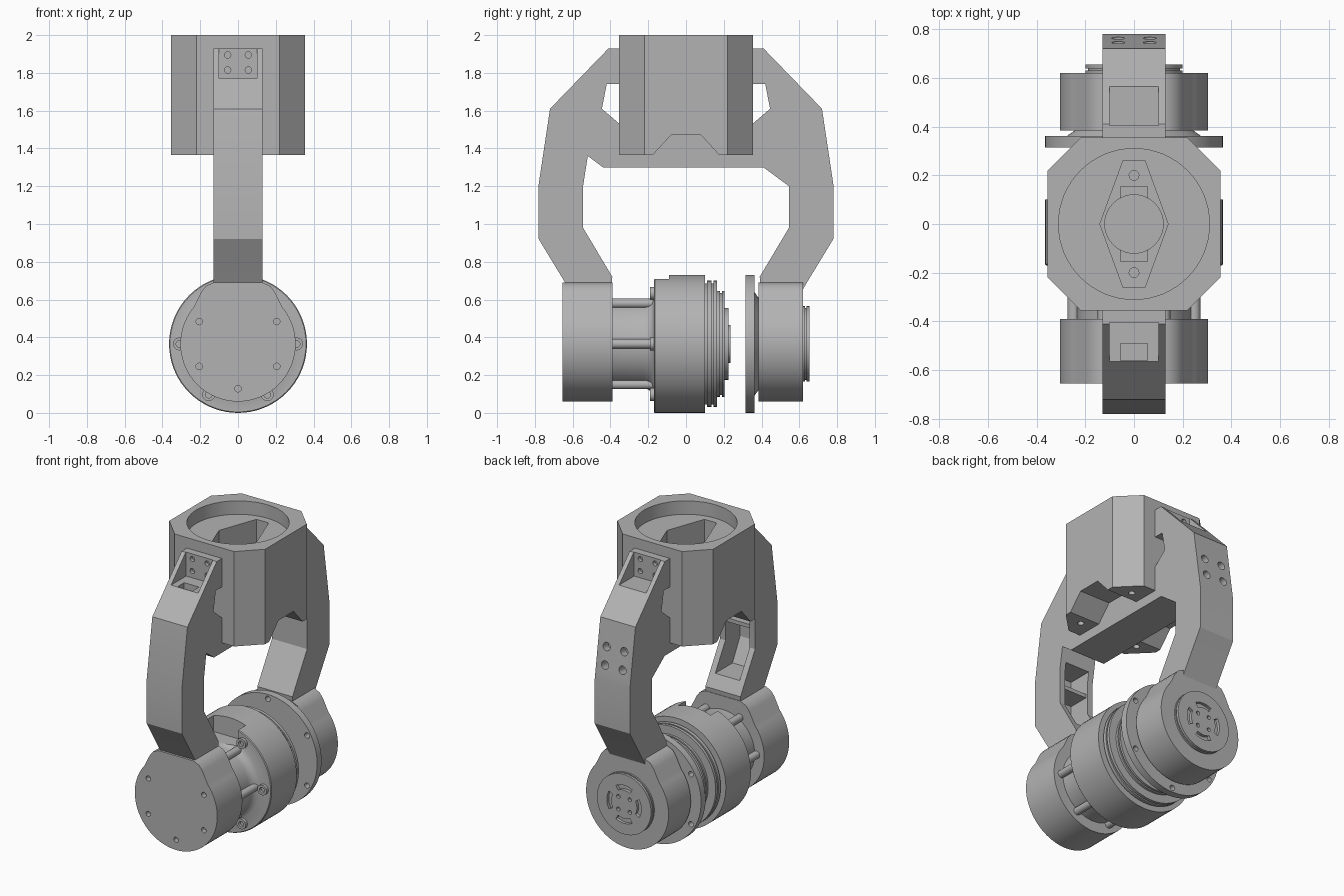
import bpy, bmesh
from math import sin, cos, radians, pi
from mathutils import Vector, Matrix

if "Cube" in bpy.data.objects:
    bpy.data.objects.remove(bpy.data.objects["Cube"], do_unlink=True)

AXIS_Z = 0.365  # height of the drive axis

grey = bpy.data.materials.new("machined grey")
grey.use_nodes = True
grey.diffuse_color = (0.45, 0.45, 0.45, 1)
for node in grey.node_tree.nodes:
    if node.type == "BSDF_PRINCIPLED":
        node.inputs["Base Color"].default_value = grey.diffuse_color
        node.inputs["Roughness"].default_value = 0.6


def finish(name, bm):
    bmesh.ops.recalc_face_normals(bm, faces=bm.faces)
    mesh = bpy.data.meshes.new(name)
    bm.to_mesh(mesh)
    bm.free()
    mesh.materials.append(grey)
    obj = bpy.data.objects.new(name, mesh)
    bpy.context.collection.objects.link(obj)
    return obj


def prism(name, axis, points, a, b):
    """Extrude a 2D outline along an axis from a to b."""
    place = {"x": lambda p, t: (t, p[0], p[1]),
             "y": lambda p, t: (p[0], t, p[1]),
             "z": lambda p, t: (p[0], p[1], t)}[axis]
    bm = bmesh.new()
    ends = [[bm.verts.new(place(p, t)) for p in points] for t in (a, b)]
    n = len(points)
    bm.faces.new(ends[0])
    bm.faces.new(ends[1])
    for i in range(n):
        j = (i + 1) % n
        bm.faces.new((ends[0][i], ends[0][j], ends[1][j], ends[1][i]))
    return finish(name, bm)


def box(name, x, y, z):
    return prism(name, "z", [(x[0], y[0]), (x[1], y[0]), (x[1], y[1]), (x[0], y[1])], *z)


def rod(name, radius, start, end, sides=20):
    start, end = Vector(start), Vector(end)
    d = end - start
    bm = bmesh.new()
    bmesh.ops.create_cone(bm, cap_ends=True, segments=sides, radius1=radius, radius2=radius,
                          depth=d.length, matrix=Matrix.Translation((start + end) / 2)
                          @ d.to_track_quat("Z", "Y").to_matrix().to_4x4())
    return finish(name, bm)


def lathe(name, profile, sides=72):
    """Turn (y, radius) points around the drive axis."""
    bm = bmesh.new()
    rings = [[bm.verts.new(polar(r, 360 * i / sides, y)) for i in range(sides)] for y, r in profile]
    bm.faces.new(rings[0])
    bm.faces.new(rings[-1])
    for p, q in zip(rings, rings[1:]):
        for i in range(sides):
            j = (i + 1) % sides
            bm.faces.new((p[i], p[j], q[j], q[i]))
    return finish(name, bm)


def polar(r, degrees, y):
    a = radians(degrees)
    return (r * cos(a), y, AXIS_Z + r * sin(a))


def cut(obj, cutters):
    for c in cutters:
        c.hide_render = True
        mod = obj.modifiers.new("cut", "BOOLEAN")
        mod.operation, mod.solver, mod.object = "DIFFERENCE", "EXACT", c
    bpy.context.view_layer.update()
    mesh = bpy.data.meshes.new_from_object(obj.evaluated_get(bpy.context.evaluated_depsgraph_get()))
    obj.modifiers.clear()
    obj.data = mesh
    for c in cutters:
        bpy.data.objects.remove(c, do_unlink=True)


def smooth(obj):
    bpy.ops.object.select_all(action="DESELECT")
    obj.select_set(True)
    bpy.context.view_layer.objects.active = obj
    bpy.ops.object.shade_smooth_by_angle(angle=radians(28))


# Octagonal mounting block: bore, shaped pocket, underside notch and bolt holes
w, c = 0.355, 0.22
octagon = [(w, -c), (w, c), (c, w), (-c, w), (-w, c), (-w, -c), (-c, -w), (c, -w)]
block = prism("mounting_block", "z", octagon, 1.365, 2.0)
pocket = [(0.14, 0), (0.045, 0.26), (-0.045, 0.26), (-0.14, 0), (-0.045, -0.26), (0.045, -0.26)]
cuts = [rod("cutter", 0.31, (0, 0, 1.91), (0, 0, 2.1), 64),
        prism("cutter", "z", pocket, 1.74, 1.95),
        rod("cutter", 0.12, (0, 0, 1.55), (0, 0, 1.8), 40),
        prism("cutter", "x", [(-0.19, 1.35), (-0.08, 1.47), (0.08, 1.47), (0.19, 1.35)], -0.5, 0.5)]
for s in (-1, 1):
    cuts.append(rod("cutter", 0.02, (0, 0.2 * s, 1.7), (0, 0.2 * s, 1.8)))
    cuts.append(box("cutter", (-0.055, 0.055), sorted((0.09 * s, 0.155 * s)), (1.65, 1.8)))
    for t in (-1, 1):
        cuts.append(rod("cutter", 0.02, (0.22 * s, 0.24 * t, 1.3), (0.22 * s, 0.24 * t, 1.42)))
cut(block, cuts)
smooth(block)

# Fork: both arms and the cross bar in one outline
outer = [(0.34, 1.93), (0.41, 1.93), (0.72, 1.61), (0.78, 1.21), (0.78, 0.92),
         (0.64, 0.69), (0.6, 0.62), (0.4, 0.62), (0.39, 0.72), (0.545, 0.98), (0.545, 1.2)]
window = [(0.3, 1.5), (0.34, 1.52), (0.445, 1.61), (0.42, 1.74), (0.34, 1.74)]
mirror = lambda pts: [(-y, z) for y, z in pts]
outline = (mirror(outer) + [(-0.52, 1.36), (-0.44, 1.3), (0.41, 1.3)] + outer[::-1]
           + window[::-1] + mirror(window))
fork = prism("fork_arms", "x", outline, -0.13, 0.13)
cuts = [box("cutter", (-0.055, 0.055), (-0.56, -0.49), (1.66, 1.8)),
        prism("cutter", "x", [(-0.7, 1.27), (-0.7, 0.95), (-0.62, 0.8), (-0.38, 0.8), (-0.38, 1.27)],
              -0.09, 0.09)]
for s in (-1, 1):
    cuts.append(prism("cutter", "x", [(0.405 * s, 1.77), (0.405 * s, 2), (0.8 * s, 2), (0.8 * s, 1.77)],
                      -0.1, 0.1))
    for x in (-0.055, 0.055):
        for z in (1.815, 1.895):
            cuts.append(rod("cutter", 0.017, (x, 0.38 * s, z), (x, 0.43 * s, z)))
for x in (-0.065, 0.065):
    for z in (1.32, 1.44):
        cuts.append(rod("cutter", 0.027, (x, 0.69, z - 0.01), (x, 0.83, z + 0.01)))
cut(fork, cuts)
smooth(fork)
box("front_arm_rib", (-0.095, 0.095), (-0.71, -0.56), (1.1, 1.125))

# Housings below each arm: round with a tapered neck
neck = [(0.195, 0.64), (0.17, 0.672), (0.13, 0.69)]
arc = [polar(0.305, 140 + 260 * i / 56, 0) for i in range(57)]
shape = [(p[0], p[2]) for p in arc] + neck + [(-x, z) for x, z in neck[::-1]]
front_housing = prism("front_housing", "y", shape, -0.655, -0.39)
holes = [polar(0.237, a, 0) for a in (-90, -30, 30, 150, 210)]
cut(front_housing, [rod("cutter", 0.017, (x, -0.7, z), (x, -0.62, z)) for x, _, z in holes])
smooth(front_housing)
smooth(prism("back_housing", "y", shape, 0.385, 0.62))

# Drive body with flare, wide drum and stepped output rings
body = lathe("drive_body", [
    (-0.4, 0.235), (-0.225, 0.235), (-0.2, 0.241), (-0.182, 0.255), (-0.17, 0.28),
    (-0.17, 0.36), (-0.165, 0.365), (0.1, 0.365), (0.1, 0.32), (0.112, 0.32),
    (0.112, 0.335), (0.135, 0.335), (0.135, 0.32), (0.145, 0.32), (0.145, 0.335),
    (0.165, 0.335), (0.165, 0.28), (0.18, 0.28), (0.18, 0.27), (0.19, 0.27), (0.19, 0.28),
    (0.205, 0.28), (0.205, 0.19), (0.225, 0.19), (0.225, 0.1), (0.235, 0.1)])
cut(body, [box("cutter", (-0.12, 0.12), (-0.3, -0.09), (0.605, 0.8))])
smooth(body)

# Bolt lugs and tie ribs around the drive body
for i, a in enumerate((0, 60, 120, 180, 240, 300)):
    smooth(rod(f"tie_rib_{i}", 0.025, polar(0.248, a, -0.4), polar(0.248, a, -0.16)))
    lug = rod(f"bolt_lug_{i}", 0.034, polar(0.31, a, -0.19), polar(0.31, a, -0.15))
    cut(lug, [rod("cutter", 0.018, polar(0.31, a, -0.2), polar(0.31, a, -0.172))])
    smooth(lug)

# Output flange with a tapered back and bolt holes
flange = lathe("output_flange", [(0.315, 0.365), (0.362, 0.365), (0.362, 0.275), (0.39, 0.235)])
cut(flange, [rod("cutter", 0.018, polar(0.335, a, 0.3), polar(0.335, a, 0.4))
             for a in range(30, 390, 60)])
smooth(flange)

# End cap with curved slots and small holes
cap = lathe("end_cap", [(0.61, 0.2), (0.63, 0.2), (0.63, 0.19), (0.638, 0.19),
                        (0.638, 0.2), (0.655, 0.2)])
cuts = []
for a in range(0, 360, 90):
    steps = [a - 28 + 7 * i for i in range(9)]
    ring = [polar(0.127, t, 0) for t in steps] + [polar(0.095, t, 0) for t in steps[::-1]]
    cuts.append(prism("cutter", "y", [(p[0], p[2]) for p in ring], 0.635, 0.7))
    cuts.append(rod("cutter", 0.013, polar(0.06, a + 45, 0.635), polar(0.06, a + 45, 0.7)))
cut(cap, cuts)
smooth(cap)
